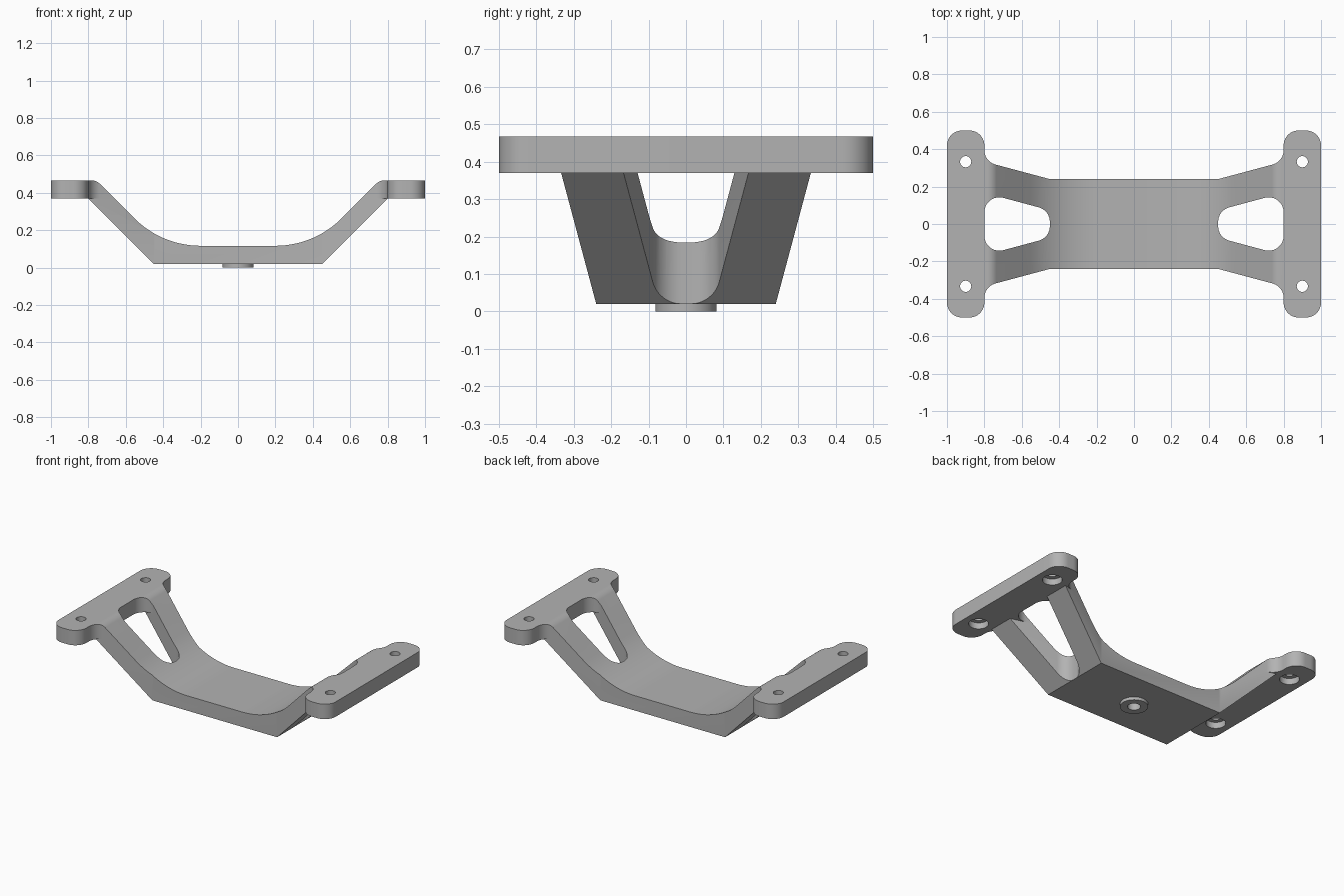
import bpy, bmesh, math
from mathutils import Vector

cube = bpy.data.objects.get("Cube")
if cube:
    bpy.data.objects.remove(cube, do_unlink=True)

metal = bpy.data.materials.new("plain grey")
metal.use_nodes = True
GREY = (0.45, 0.45, 0.45, 1)
metal.diffuse_color = GREY
metal.node_tree.nodes["Principled BSDF"].inputs["Base Color"].default_value = GREY

BASE, LEDGE, TOP, FLOOR = 0.02, 0.37, 0.467, 0.117
TAPER = math.tan(math.radians(15))
R = 0.08


def rounded(corners, steps=12):
    """Outline from (x, y, fillet radius) corners."""
    out = []
    for i, (x, y, r) in enumerate(corners):
        p = Vector((x, y))
        if not r:
            out.append(p)
            continue
        a = (Vector(corners[i - 1][:2]) - p).normalized()
        b = (Vector(corners[(i + 1) % len(corners)][:2]) - p).normalized()
        half = a.angle(b) / 2
        centre = p + (a + b).normalized() * r / math.sin(half)
        start = p + a * r / math.tan(half) - centre
        turn = start.angle_signed(p + b * r / math.tan(half) - centre)
        for k in range(steps + 1):
            t = -turn * k / steps
            c, s = math.cos(t), math.sin(t)
            out.append(centre + Vector((c * start.x - s * start.y, s * start.x + c * start.y)))
    return out


def prism(name, outline, low, high, side=False):
    """Extrude an outline along z, or along y for a side profile."""
    bm = bmesh.new()
    place = (lambda p: (p.x, low, p.y)) if side else (lambda p: (p.x, p.y, low))
    face = bm.faces.new([bm.verts.new(place(p)) for p in outline])
    new = bmesh.ops.extrude_face_region(bm, geom=[face])["geom"]
    shift = (0, high - low, 0) if side else (0, 0, high - low)
    bmesh.ops.translate(bm, vec=shift, verts=[v for v in new if isinstance(v, bmesh.types.BMVert)])
    bmesh.ops.recalc_face_normals(bm, faces=bm.faces)
    mesh = bpy.data.meshes.new(name)
    bm.to_mesh(mesh)
    bm.free()
    mesh.materials.append(metal)
    obj = bpy.data.objects.new(name, mesh)
    bpy.context.collection.objects.link(obj)
    return obj


def disc(name, x, y, r, low, high):
    ring = [Vector((x + r * math.cos(t), y + r * math.sin(t)))
            for t in (math.tau * k / 48 for k in range(48))]
    return prism(name, ring, low, high)


def combine(obj, other, operation):
    mod = obj.modifiers.new(operation, 'BOOLEAN')
    mod.operation, mod.solver, mod.object = operation, 'EXACT', other
    bpy.context.view_layer.objects.active = obj
    bpy.ops.object.modifier_apply(modifier=mod.name)
    bpy.data.objects.remove(other, do_unlink=True)


def mirrored(points, axis):
    """Append the reflected points in reverse order."""
    flip = (lambda p: (-p[0], *p[1:])) if axis == 'x' else (lambda p: (p[0], -p[1], *p[2:]))
    return points + [flip(p) for p in reversed(points)]


def outer(x):
    return 0.24 + (x - 0.45) * TAPER


def inner(x):
    return 0.167 + (x - 0.8) * TAPER


# Bridge and sloping arms: side profile trimmed by the tapered, slotted plan
bend = FLOOR + 0.29
profile = mirrored([(0.45, BASE, 0), (0.8, LEDGE, 0), (LEDGE + 0.29, LEDGE, 0), (bend, FLOOR, 0.5)], 'x')
bracket = prism("mounting_bracket", rounded(profile, 20), -0.6, 0.6, side=True)
end = 0.9
notch = mirrored([(end, inner(end), 0), (0.45, inner(0.45), R)], 'y')
right = [(0.45, outer(0.45), 0), (end, outer(end), 0)] + notch + [(end, -outer(end), 0), (0.45, -outer(0.45), 0)]
plan = right + [(-x, -y, r) for x, y, r in right]
combine(bracket, prism("plan_trim", rounded(plan), -0.1, 0.7), 'INTERSECT')

# End plates with filleted roots, joined to the arms
for sign in (-1, 1):
    half = [(1, 0.5, R), (0.8, 0.5, R), (0.8, outer(0.8), R), (0.6, outer(0.6), 0),
            (0.6, inner(0.6), 0), (0.8, inner(0.8), R)]
    plate_plan = [(sign * x, y, r) for x, y, r in mirrored(half, 'y')]
    slope = [(LEDGE + 0.29, LEDGE, 0), (1.05, LEDGE, 0), (1.05, TOP, 0), (TOP + 0.29, TOP, 0.07)]
    plate = prism("end_plate", rounded([(sign * x, z, r) for x, z, r in slope]), -0.6, 0.6, side=True)
    combine(plate, prism("plate_trim", rounded(plate_plan), 0.2, 0.7), 'INTERSECT')
    combine(bracket, plate, 'UNION')

# Screw holes, counterbored from below
for x in (-0.9, 0.9):
    for y in (-0.333, 0.333):
        combine(bracket, disc("screw_hole", x, y, 0.03, 0.3, 0.6), 'DIFFERENCE')
        combine(bracket, disc("counterbore", x, y, 0.058, 0.3, LEDGE + 0.04), 'DIFFERENCE')

# Round boss under the bridge with a blind hole
combine(bracket, disc("boss", 0, 0, 0.082, 0, 0.04), 'UNION')
combine(bracket, disc("boss_hole", 0, 0, 0.038, -0.05, 0.08), 'DIFFERENCE')

bpy.ops.object.select_all(action='DESELECT')
bracket.select_set(True)
bpy.context.view_layer.objects.active = bracket
bpy.ops.object.shade_smooth_by_angle(angle=math.radians(30))
